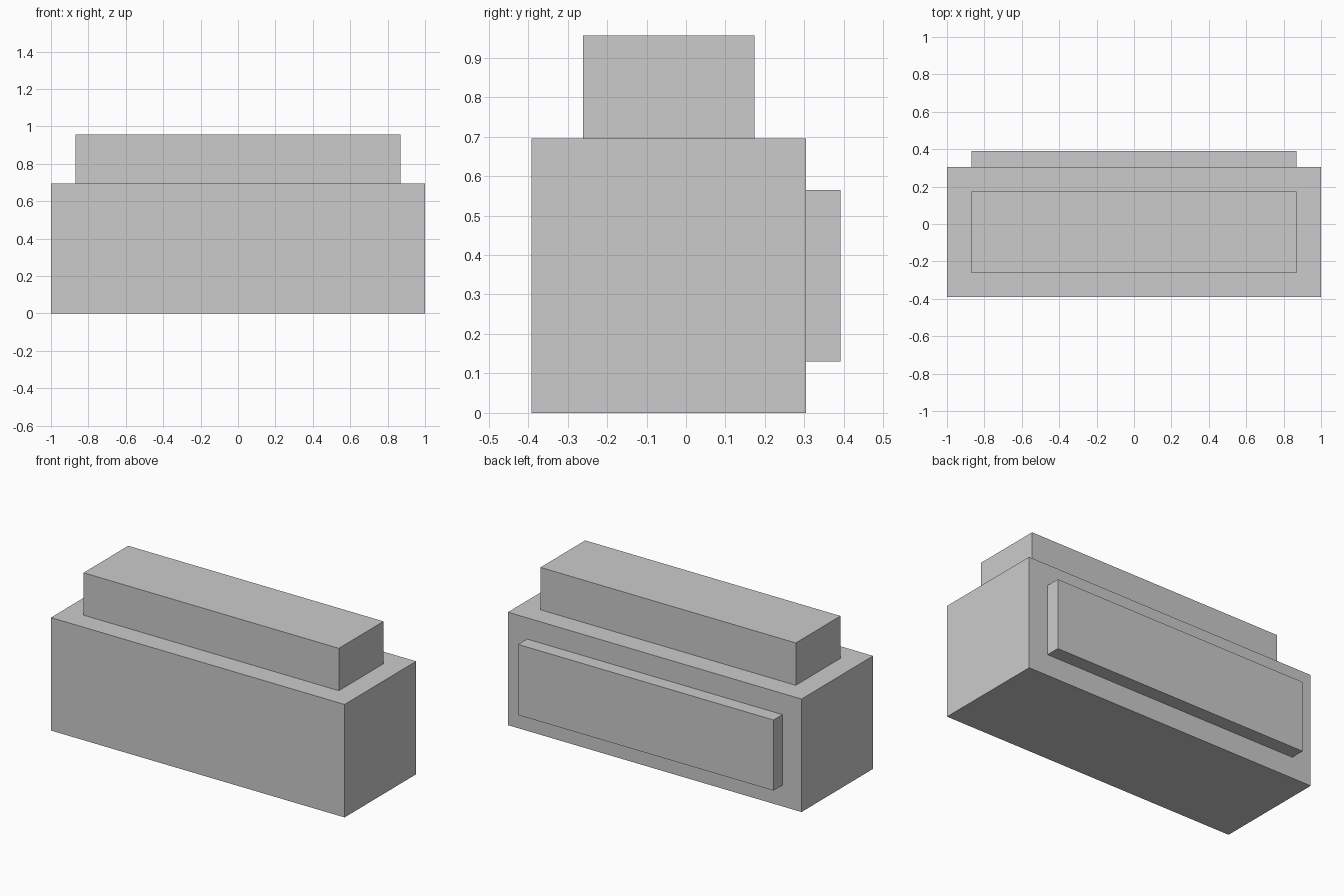
import bpy

if "Cube" in bpy.data.objects:
    bpy.data.objects.remove(bpy.data.objects["Cube"])

U = 2 / 23  # the model sits on a regular module, 23 modules long


def box(name, x, y, z):
    """Box from (min, max) ranges given in modules."""
    ranges = (x, y, z)
    centre = [(a + b) / 2 * U for a, b in ranges]
    bpy.ops.mesh.primitive_cube_add(size=1, location=centre)
    ob = bpy.context.object
    ob.name = name
    ob.scale = [(b - a) * U for a, b in ranges]
    bpy.ops.object.transform_apply(location=False, rotation=False, scale=True)
    return ob


# Main body
box("body", (-11.5, 11.5), (-4.5, 3.5), (0, 8))
# Raised block on top
box("top_block", (-10, 10), (-3, 2), (8, 11))
# Shallow panel on the back
box("back_panel", (-10, 10), (3.5, 4.5), (1.5, 6.5))
